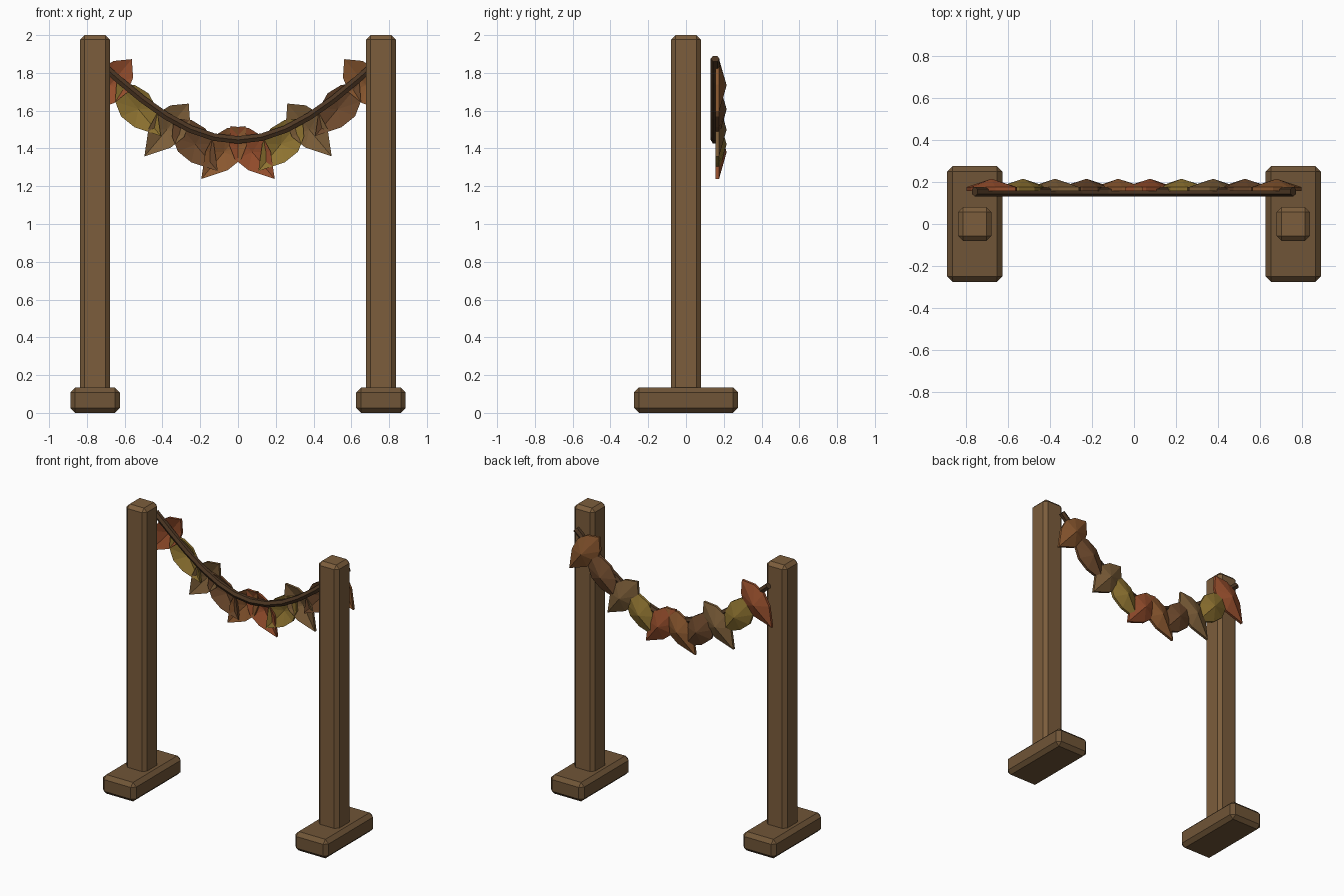
import bpy, bmesh, math
from mathutils import Vector, Matrix

if "Cube" in bpy.data.objects:
    bpy.data.objects.remove(bpy.data.objects["Cube"])


def material(name, rgb):
    m = bpy.data.materials.new(name)
    m.diffuse_color = (*rgb, 1)
    m.use_nodes = True
    m.node_tree.nodes["Principled BSDF"].inputs["Base Color"].default_value = m.diffuse_color
    return m


def mesh_object(name, bm, mat):
    bmesh.ops.recalc_face_normals(bm, faces=bm.faces[:])
    me = bpy.data.meshes.new(name)
    bm.to_mesh(me)
    bm.free()
    me.materials.append(mat)
    ob = bpy.data.objects.new(name, me)
    bpy.context.collection.objects.link(ob)
    return ob


def chamfered_box(name, center, size, chamfer, mat):
    bm = bmesh.new()
    bmesh.ops.create_cube(bm, size=1)
    bmesh.ops.scale(bm, vec=size, verts=bm.verts[:])
    bmesh.ops.bevel(bm, geom=bm.edges[:], offset=chamfer, segments=1,
                    affect='EDGES', profile=0.5)
    bmesh.ops.translate(bm, vec=center, verts=bm.verts[:])
    return mesh_object(name, bm, mat)


post_mat = material("post_wood", (0.20, 0.11, 0.045))
base_mat = material("base_wood", (0.16, 0.09, 0.038))
rope_mat = material("rope_brown", (0.075, 0.038, 0.017))
leaf_mats = [material("leaf_" + n, c) for n, c in (
    ("red", (0.30, 0.075, 0.025)),
    ("olive", (0.27, 0.17, 0.03)),
    ("tan", (0.20, 0.11, 0.04)),
    ("brown", (0.15, 0.065, 0.025)),
    ("orange", (0.25, 0.095, 0.028)))]

# Posts and feet
SPAN = 0.757
for side, s in (("left", -1), ("right", 1)):
    chamfered_box("post_" + side, (s * SPAN, 0, 1.05), (0.16, 0.16, 1.90), 0.024, post_mat)
    chamfered_box("foot_" + side, (s * SPAN, 0, 0.0675), (0.262, 0.55, 0.135), 0.026, base_mat)


def rope_z(x):
    return 1.875 - 0.43 * math.cos(math.pi * x / (2 * SPAN))


# Sagging rope: hexagonal tube swept along the curve
bm = bmesh.new()
rings = []
N = 12
for i in range(N + 1):
    x = -SPAN + 2 * SPAN * i / N
    slope = 0.43 * math.pi / (2 * SPAN) * math.sin(math.pi * x / (2 * SPAN))
    normal = Vector((-slope, 0, 1)).normalized()
    center = Vector((x, 0.154, rope_z(x)))
    rings.append([bm.verts.new(center + 0.023 * (normal * math.sin(a) + Vector((0, math.cos(a), 0))))
                  for a in (math.tau * k / 6 for k in range(6))])
for a, b in zip(rings, rings[1:]):
    for k in range(6):
        j = (k + 1) % 6
        bm.faces.new((a[k], a[j], b[j], b[k]))
bm.faces.new(rings[0])
bm.faces.new(rings[-1])
mesh_object("rope", bm, rope_mat)

# Leaves: cupped, pointed plates tilted alternately left and right
half = [(0.068, 0.11), (0.095, 0.03), (0.077, -0.06)]
outline = [(0, 0.18)] + half + [(0, -0.185)] + [(-x, z) for x, z in reversed(half)]
THICK = 0.018


def leaf(name, x, z, tilt, mat):
    bm = bmesh.new()
    layers = []
    for dy in (0, THICK):
        rim = [bm.verts.new((px, 0.157 + dy, pz)) for px, pz in outline]
        apex = bm.verts.new((0, 0.197 + dy, 0))
        layers.append(rim)
        for k in range(len(rim)):
            bm.faces.new((rim[k - 1], rim[k], apex))
    front, back = layers
    for k in range(len(front)):
        bm.faces.new((front[k - 1], front[k], back[k], back[k - 1]))
    bmesh.ops.transform(bm, verts=bm.verts[:], matrix=Matrix.Translation((x, 0, z))
                        @ Matrix.Rotation(tilt, 4, 'Y'))
    mesh_object(name, bm, mat)


for i in range(10):
    x = -0.678 + 0.1507 * i
    tilt = math.radians(40) * (1 if i % 2 == 0 else -1)
    leaf(f"leaf_{i + 1}", x, rope_z(x) - 0.07, tilt, leaf_mats[i % 5])
